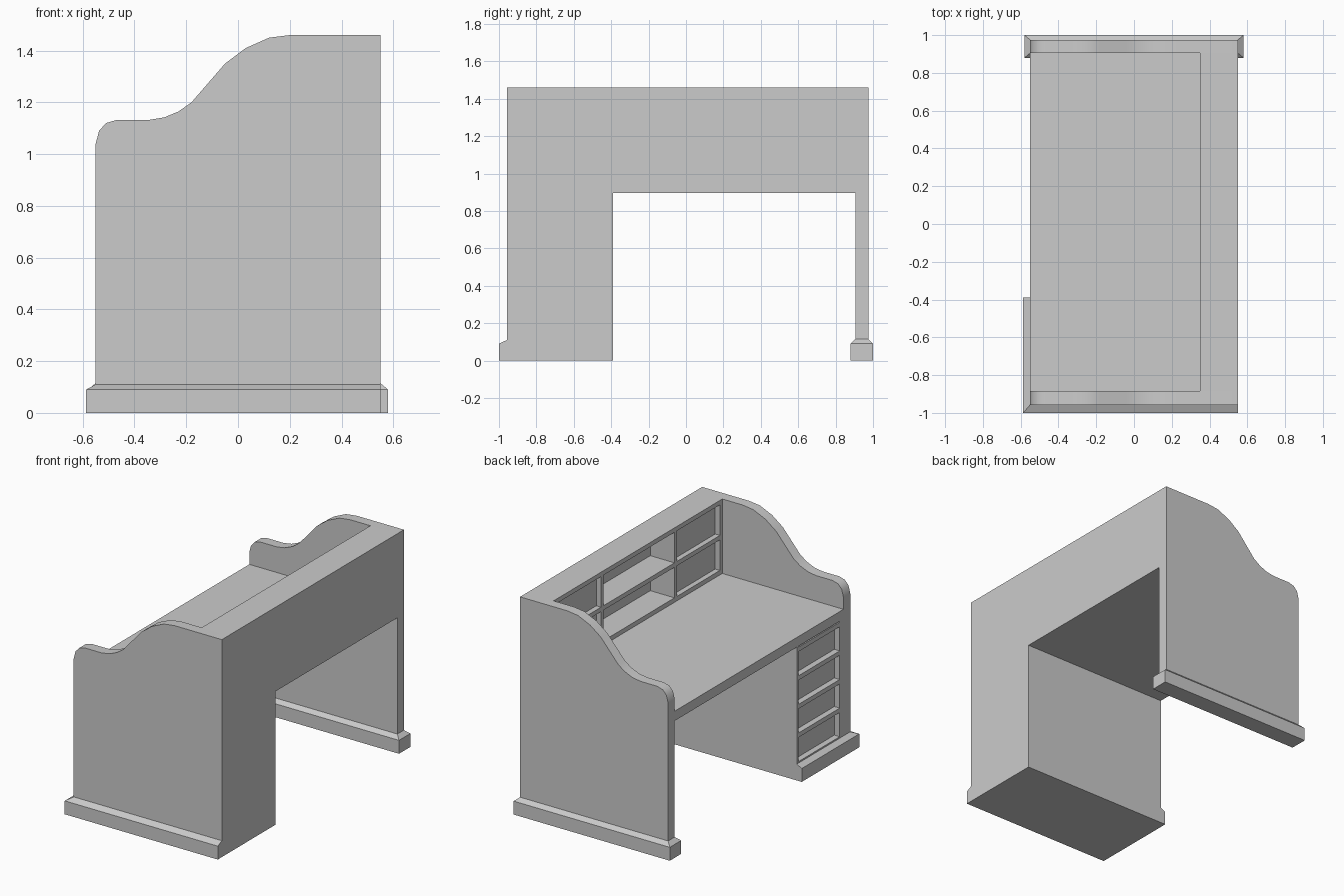
import bpy, bmesh, math

if "Cube" in bpy.data.objects:
    bpy.data.objects.remove(bpy.data.objects["Cube"])


def make_object(name, verts, faces, smooth=False):
    mesh = bpy.data.meshes.new(name)
    mesh.from_pydata(verts, [], faces)
    bm = bmesh.new()
    bm.from_mesh(mesh)
    bmesh.ops.recalc_face_normals(bm, faces=bm.faces)
    bm.to_mesh(mesh)
    bm.free()
    ob = bpy.data.objects.new(name, mesh)
    bpy.context.collection.objects.link(ob)
    if smooth:
        bpy.ops.object.select_all(action='DESELECT')
        ob.select_set(True)
        bpy.context.view_layer.objects.active = ob
        bpy.ops.object.shade_smooth_by_angle(angle=math.radians(35))
    return ob


def loft(name, rings, smooth=False):
    """Closed solid through rings with equal point counts."""
    n = len(rings[0])
    verts = [p for r in rings for p in r]
    faces = [list(range(n)), list(range(n * (len(rings) - 1), n * len(rings)))]
    for k in range(len(rings) - 1):
        for i in range(n):
            j = (i + 1) % n
            faces.append([k * n + i, k * n + j, (k + 1) * n + j, (k + 1) * n + i])
    return make_object(name, verts, faces, smooth)


def rect(x0, x1, y0, y1, z):
    return [(x0, y0, z), (x1, y0, z), (x1, y1, z), (x0, y1, z)]


def box(name, x0, x1, y0, y1, z0, z1):
    return loft(name, [rect(x0, x1, y0, y1, z0), rect(x0, x1, y0, y1, z1)])


FRONT, BACK = -0.55, 0.55
IN_A, IN_B = -0.885, 0.905      # inner faces of the side panels
PED = -0.39                     # knee-hole side of the pedestal
UNDER, TOP, HIGH = 0.895, 0.96, 1.46

# side panels with scrolled top
profile = [(FRONT, 0), (BACK, 0), (BACK, HIGH), (0.2, HIGH), (0.12, 1.45),
           (0.03, 1.41), (-0.05, 1.35), (-0.18, 1.2), (-0.23, 1.165),
           (-0.285, 1.142), (-0.345, 1.132), (-0.47, 1.132), (-0.51, 1.12),
           (-0.537, 1.09), (FRONT, 1.04)]
for name, y0, y1 in (("pedestal_side_panel", -0.957, IN_A),
                     ("far_side_panel", IN_B, 0.975)):
    loft(name, [[(x, y, z) for x, z in profile] for y in (y0, y1)], True)

# plinths with chamfered top edge
loft("pedestal_plinth", [rect(-0.587, BACK, -1, PED, 0),
                         rect(-0.587, BACK, -1, PED, 0.09),
                         rect(FRONT, BACK, -0.957, PED, 0.11)])
loft("far_plinth", [rect(-0.58, 0.58, 0.88, 1, 0),
                    rect(-0.58, 0.58, 0.88, 1, 0.09),
                    rect(FRONT, BACK, IN_B, 0.975, 0.115)])

# writing surface
box("desktop", FRONT, BACK, IN_A, IN_B, UNDER, TOP)

# pedestal: body set back as drawer faces, then stiles and rails in front
DRAWER = -0.51
box("pedestal_body", DRAWER, BACK, IN_A, PED, 0, UNDER)
box("pedestal_stile_inner", FRONT, DRAWER, PED - 0.02, PED, 0.1, UNDER)
box("pedestal_stile_outer", FRONT, DRAWER, IN_A, -0.845, 0.1, UNDER)
for i in range(5):
    z = 0.105 + i * 0.192
    box(f"drawer_rail_{i}", FRONT, DRAWER, -0.845, PED - 0.02,
        z - 0.005 if i == 0 else z - 0.015, min(z + 0.015, UNDER))

# hutch: back, top, bottom and middle shelf
HX = 0.35
box("hutch_back", 0.53, BACK, IN_A, IN_B, TOP, HIGH)
box("hutch_top", HX, 0.53, IN_A, IN_B, 1.43, HIGH)
box("hutch_bottom", HX, 0.53, IN_A, IN_B, TOP, 0.99)
box("hutch_shelf", HX, 0.53, IN_A, IN_B, 1.195, 1.225)

# hutch dividers, end stiles and recessed small drawer faces
for name, ya, yb, edge in (("right", IN_A, PED, 1), ("left", IN_B, 0.39, -1)):
    s0, s1 = sorted((ya, ya + edge * 0.025))
    box(f"hutch_stile_{name}", HX, 0.53, s0, s1, 0.99, 1.43)
    box(f"hutch_divider_{name}", HX, 0.53, yb - 0.012, yb + 0.012, 0.99, 1.43)
    f0, f1 = sorted((ya + edge * 0.025, yb - edge * 0.012))
    for row, z0, z1 in (("lower", 0.99, 1.195), ("upper", 1.225, 1.43)):
        box(f"small_drawer_{name}_{row}", 0.385, 0.53, f0, f1, z0, z1)
